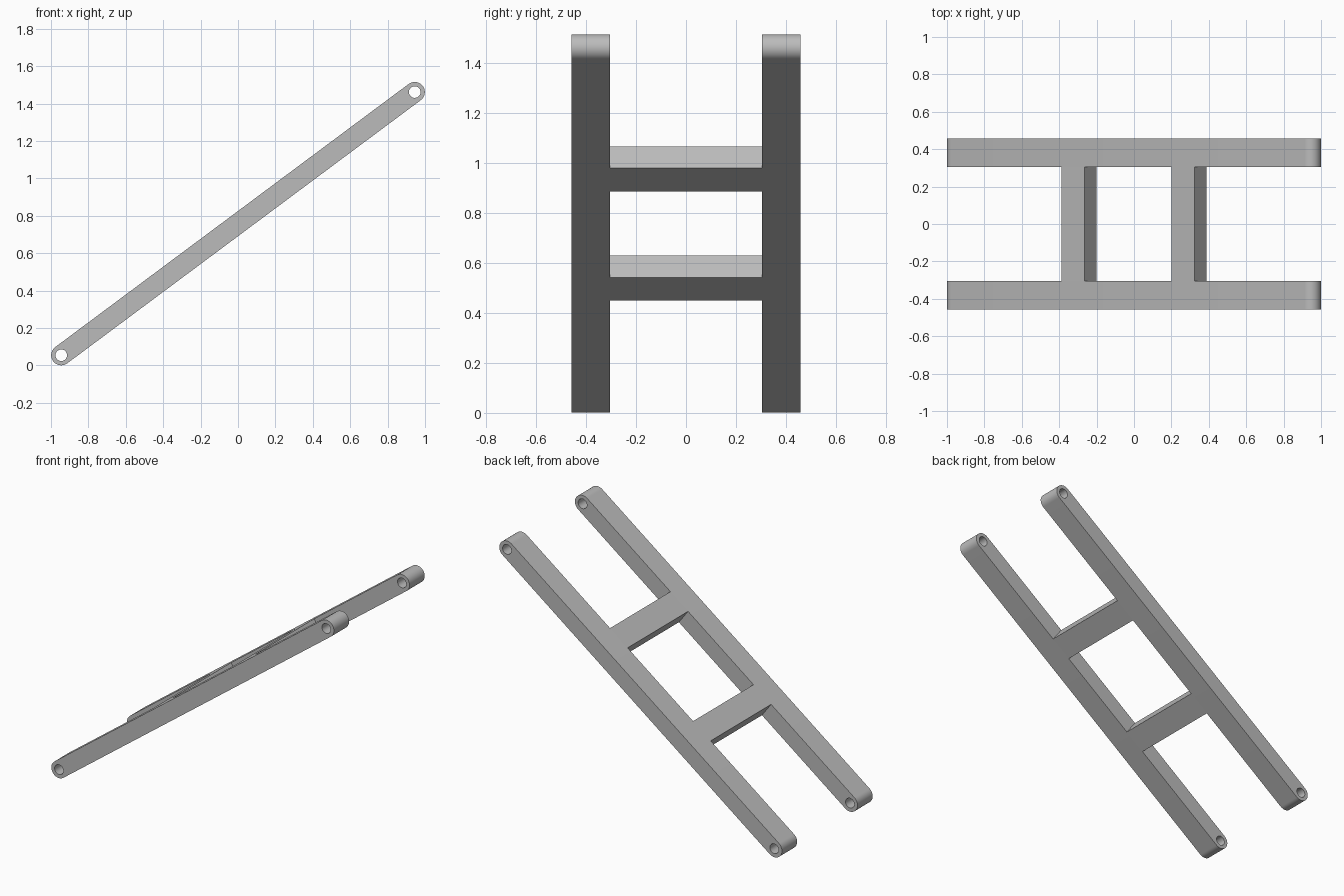
import bpy, bmesh, math
from mathutils import Matrix, Vector

cube = bpy.data.objects.get("Cube")
if cube:
    bpy.data.objects.remove(cube, do_unlink=True)

RADIUS = 0.054        # half thickness of the frame
HOLE = 0.031
HALF = 1.178          # pivot distance from the middle
INNER, OUTER = 0.305, 0.458
SLOPE = math.atan2(1.407, 1.89)
# Tilts the frame: local x runs along the rails, y across, z is thickness
TILT = Matrix.Translation((0, 0, 0.758)) @ Matrix.Rotation(-SLOPE, 4, 'Y')

grey = bpy.data.materials.new("plain grey")
grey.use_nodes = True
grey.diffuse_color = (0.5, 0.5, 0.5, 1)
grey.node_tree.nodes["Principled BSDF"].inputs["Base Color"].default_value = (0.5, 0.5, 0.5, 1)


def finish(name, bm):
    bmesh.ops.recalc_face_normals(bm, faces=bm.faces)
    bm.transform(TILT)
    mesh = bpy.data.meshes.new(name)
    bm.to_mesh(mesh)
    bm.free()
    mesh.materials.append(grey)
    obj = bpy.data.objects.new(name, mesh)
    bpy.context.collection.objects.link(obj)
    bpy.ops.object.select_all(action='DESELECT')
    obj.select_set(True)
    bpy.context.view_layer.objects.active = obj
    bpy.ops.object.shade_smooth_by_angle(angle=math.radians(30))


def arc(cx, radius, start, sweep, steps):
    angles = [start + sweep * i / steps for i in range(steps + 1)]
    return [(cx + radius * math.cos(a), radius * math.sin(a)) for a in angles]


def rail(name, y0, y1):
    """Round-ended bar with a pin hole through each end."""
    outline = (arc(HALF, RADIUS, -math.pi / 2, math.pi, 24)
               + arc(-HALF, RADIUS, math.pi / 2, math.pi, 24))
    holes = [arc(cx, HOLE, 0, math.tau, 32)[:-1] for cx in (-HALF, HALF)]
    bm = bmesh.new()
    for loop in [outline] + holes:
        verts = [bm.verts.new((x, y0, z)) for x, z in loop]
        for i, v in enumerate(verts):
            bm.edges.new((verts[i - 1], v))
    bmesh.ops.triangle_fill(bm, edges=bm.edges[:], use_beauty=True, normal=Vector((0, -1, 0)))
    side = bmesh.ops.extrude_face_region(bm, geom=bm.faces[:], use_keep_orig=True)
    moved = [g for g in side["geom"] if isinstance(g, bmesh.types.BMVert)]
    bmesh.ops.translate(bm, verts=moved, vec=(0, y1 - y0, 0))
    finish(name, bm)


def crossbar(name, along):
    """Flat slab joining the two rails, flush with their faces."""
    bm = bmesh.new()
    size = Matrix.Diagonal((0.155, 2 * INNER, 2 * RADIUS, 1))
    bmesh.ops.create_cube(bm, size=1, matrix=Matrix.Translation((along, 0, 0)) @ size)
    finish(name, bm)


rail("front_rail", -OUTER, -INNER)
rail("back_rail", INNER, OUTER)
crossbar("lower_crossbar", -0.366)
crossbar("upper_crossbar", 0.366)
